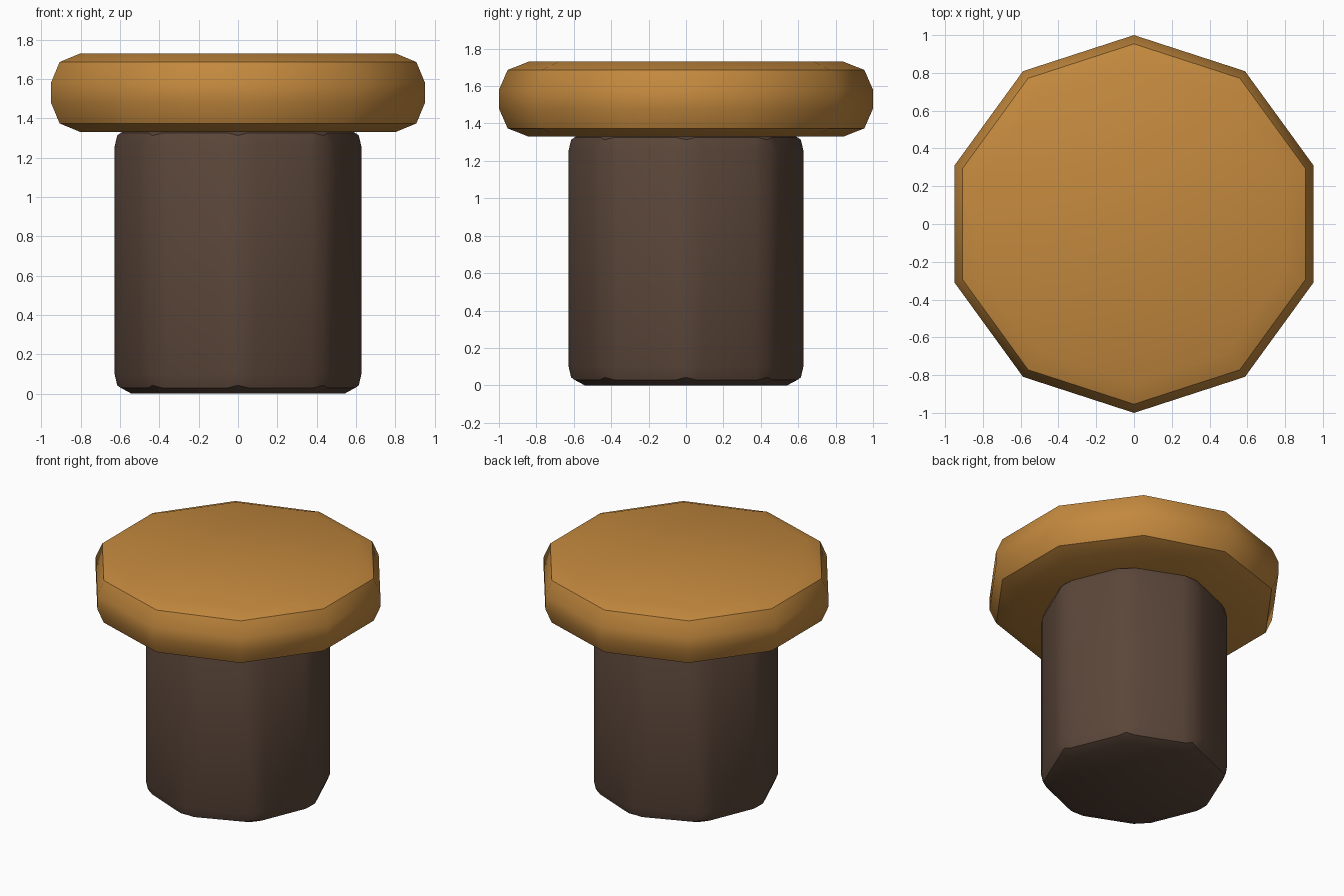
import bpy, bmesh, math
from mathutils import Matrix

if "Cube" in bpy.data.objects:
    bpy.data.objects.remove(bpy.data.objects["Cube"])


def bevelled_prism(name, sides, radius, z0, z1, bevel, color):
    """Upright prism, corner on +Y, two-step bevel on edges sharper than 40 degrees."""
    bm = bmesh.new()
    bmesh.ops.create_cone(bm, cap_ends=True, segments=sides, radius1=radius,
                          radius2=radius, depth=z1 - z0,
                          matrix=Matrix.Translation((0, 0, (z0 + z1) / 2)))
    bm.normal_update()
    limit = math.radians(40)
    edges = [e for e in bm.edges if e.calc_face_angle() > limit]
    bmesh.ops.bevel(bm, geom=edges, offset=bevel, offset_type='OFFSET',
                    segments=2, profile=0.5, affect='EDGES', clamp_overlap=True)
    bm.normal_update()

    # smooth shading, crisp only across the steepest bevel creases
    for f in bm.faces:
        f.smooth = True
    for e in bm.edges:
        e.smooth = e.calc_face_angle() < limit

    mesh = bpy.data.meshes.new(name)
    bm.to_mesh(mesh)
    bm.free()
    mat = bpy.data.materials.new(name + "_colour")
    mat.diffuse_color = (*color, 1)
    mat.use_nodes = True
    mat.node_tree.nodes["Principled BSDF"].inputs["Base Color"].default_value = mat.diffuse_color
    mesh.materials.append(mat)
    obj = bpy.data.objects.new(name, mesh)
    bpy.context.collection.objects.link(obj)
    return obj


# eight-sided stem with all edges rounded, tucked slightly into the cap
bevelled_prism("stem", 8, 0.65, 0.0, 1.355, 0.10, (0.105, 0.062, 0.042))

# ten-sided cap with rounded rims
bevelled_prism("cap", 10, 1.0, 1.33, 1.73, 0.15, (0.55, 0.25, 0.048))
